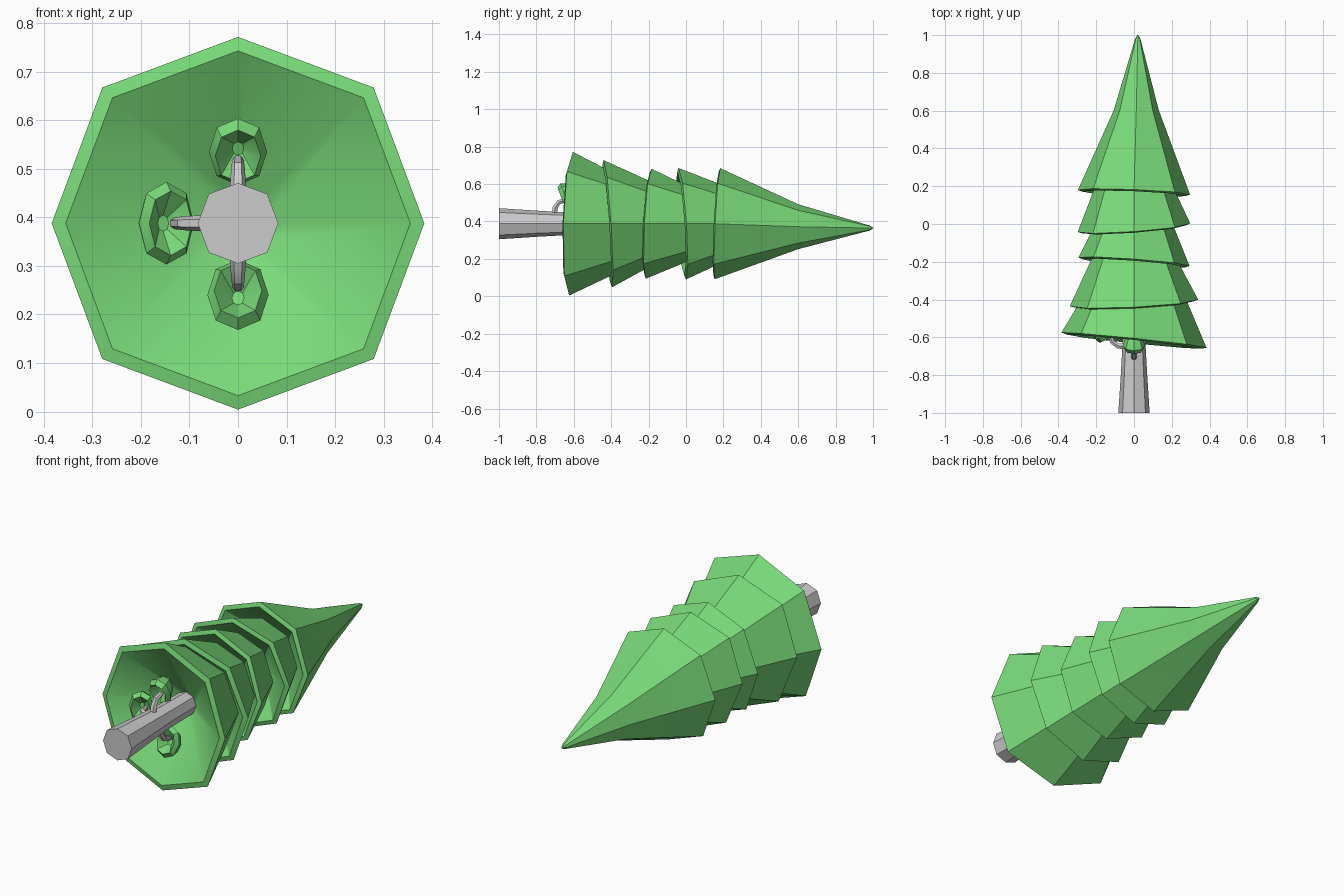
import bpy, bmesh, math
from mathutils import Vector, Matrix

if "Cube" in bpy.data.objects:
    bpy.data.objects.remove(bpy.data.objects["Cube"])

CZ = 0.388  # height of the trunk axis, which runs along y


def material(name, rgb):
    m = bpy.data.materials.new(name)
    m.diffuse_color = (*rgb, 1)
    m.use_nodes = True
    m.node_tree.nodes["Principled BSDF"].inputs["Base Color"].default_value = m.diffuse_color
    return m


GREEN = material("leaf green", (0.19, 0.70, 0.19))
GREY = material("bark grey", (0.60, 0.60, 0.60))


def ring(y, r, tilt=(0, 0), cx=0.0, cz=CZ, n=8):
    """Octagonal ring around the y axis, leaning by tilt."""
    pts = []
    for i in range(n):
        a = 2 * math.pi * i / n
        x, z = math.cos(a), math.sin(a)
        r2 = r * (1.03 if i % 2 else 1.0)
        pts.append(Vector((cx + r2 * x, y + r * (tilt[0] * x + tilt[1] * z), cz + r2 * z)))
    return pts


def loft(name, rings, mat, matrix=None):
    """Skin a row of rings and close both ends."""
    bm = bmesh.new()
    rows = [[bm.verts.new(p) for p in pts] for pts in rings]
    n = len(rows[0])
    for a, b in zip(rows, rows[1:]):
        for i in range(n):
            j = (i + 1) % n
            bm.faces.new((a[i], a[j], b[j], b[i]))
    bm.faces.new(rows[0])
    bm.faces.new(rows[-1])
    bmesh.ops.recalc_face_normals(bm, faces=bm.faces)
    if matrix:
        bm.transform(matrix)
    mesh = bpy.data.meshes.new(name)
    bm.to_mesh(mesh)
    bm.free()
    mesh.materials.append(mat)
    ob = bpy.data.objects.new(name, mesh)
    bpy.context.collection.objects.link(ob)
    bpy.ops.object.select_all(action='DESELECT')
    ob.select_set(True)
    bpy.context.view_layer.objects.active = ob
    bpy.ops.object.shade_smooth_by_angle(angle=math.radians(30))
    return ob


# Trunk, slightly waisted
loft("trunk", [ring(-1.0, 0.083), ring(-0.8, 0.07), ring(-0.62, 0.06), ring(-0.38, 0.058)], GREY)

# Foliage tiers: rim y, rim radius, tilt in x and z, upper y, upper radius
tiers = [
    (-0.615, 0.384, (-0.105, 0.026), -0.38, 0.268),
    (-0.418, 0.340, (0.052, -0.066), -0.18, 0.222),
    (-0.200, 0.294, (-0.077, 0.051), 0.00, 0.205),
    (-0.020, 0.298, (0.076, -0.067), 0.20, 0.205),
]


def skirt(y, r, tilt):
    """Hollow underside ending at the outer rim."""
    return [ring(y + 0.19, 0.05),
            ring(y - 0.008, r * 0.925, tilt),
            ring(y, r, tilt)]


for k, (y, r, tilt, top_y, top_r) in enumerate(tiers):
    loft(f"foliage_tier_{k + 1}",
         skirt(y, r, tilt) + [ring(top_y, top_r), ring(top_y + 0.06, 0.05)], GREEN)

# Pointed crown with a slightly concave side
loft("foliage_crown",
     skirt(0.168, 0.297, (-0.042, 0.05)) + [
         ring(0.60, 0.12, cx=0.012, cz=0.372),
         ring(0.98, 0.014, cx=0.02, cz=0.365),
         ring(1.0, 0.003, cx=0.02, cz=0.365)], GREEN)


def branch(name, radial, y):
    """Curved stub from the trunk towards a leaf tuft."""
    path = [(0.04, y - 0.05), (0.085, y - 0.045), (0.115, y - 0.025), (0.13, y + 0.02)]
    side = Vector((0, 1, 0)).cross(radial)
    rings = []
    for i, (d, py) in enumerate(path):
        p0, p1 = path[max(i - 1, 0)], path[min(i + 1, 3)]
        t = (radial * (p1[0] - p0[0]) + Vector((0, p1[1] - p0[1], 0))).normalized()
        up = t.cross(side)
        c = Vector((0, py, CZ)) + radial * d
        w = 0.018 - 0.002 * i
        rings.append([c + w * (math.cos(a) * side + math.sin(a) * up)
                      for a in (math.pi * q / 3 for q in range(6))])
    loft(name, rings, GREY)


def tuft(name, radial, y, width, length):
    """Small hollow leaf cup, its mouth leaning in towards the trunk."""
    axis = (Vector((0, 0.93, 0)) + radial * 0.37).normalized()
    side = Vector((0, 1, 0)).cross(radial).normalized()
    out = side.cross(axis)
    if out.dot(radial) < 0:
        out = -out
    c = Vector((0, y, CZ)) + radial * 0.143
    m = Matrix((side, axis, out)).transposed().to_4x4()
    m.translation = c
    m = m @ Matrix.Diagonal((width, 1, length, 1))
    rings = [ring(yy, r, cz=0) for yy, r in
             [(0.03, 0.2), (-0.012, 0.78), (0.012, 1.0), (0.06, 0.7), (0.09, 0.15)]]
    loft(name, rings, GREEN, m)


# Three short branches with tufts
for label, radial, y, w, l in [
        ("upper", Vector((0, 0, 1)), -0.655, 0.060, 0.074),
        ("left", Vector((-1, 0, 0)), -0.600, 0.085, 0.061),
        ("lower", Vector((0, 0, -1)), -0.590, 0.063, 0.078)]:
    branch(f"{label}_branch", radial, y)
    tuft(f"{label}_tuft", radial, y, w, l)
